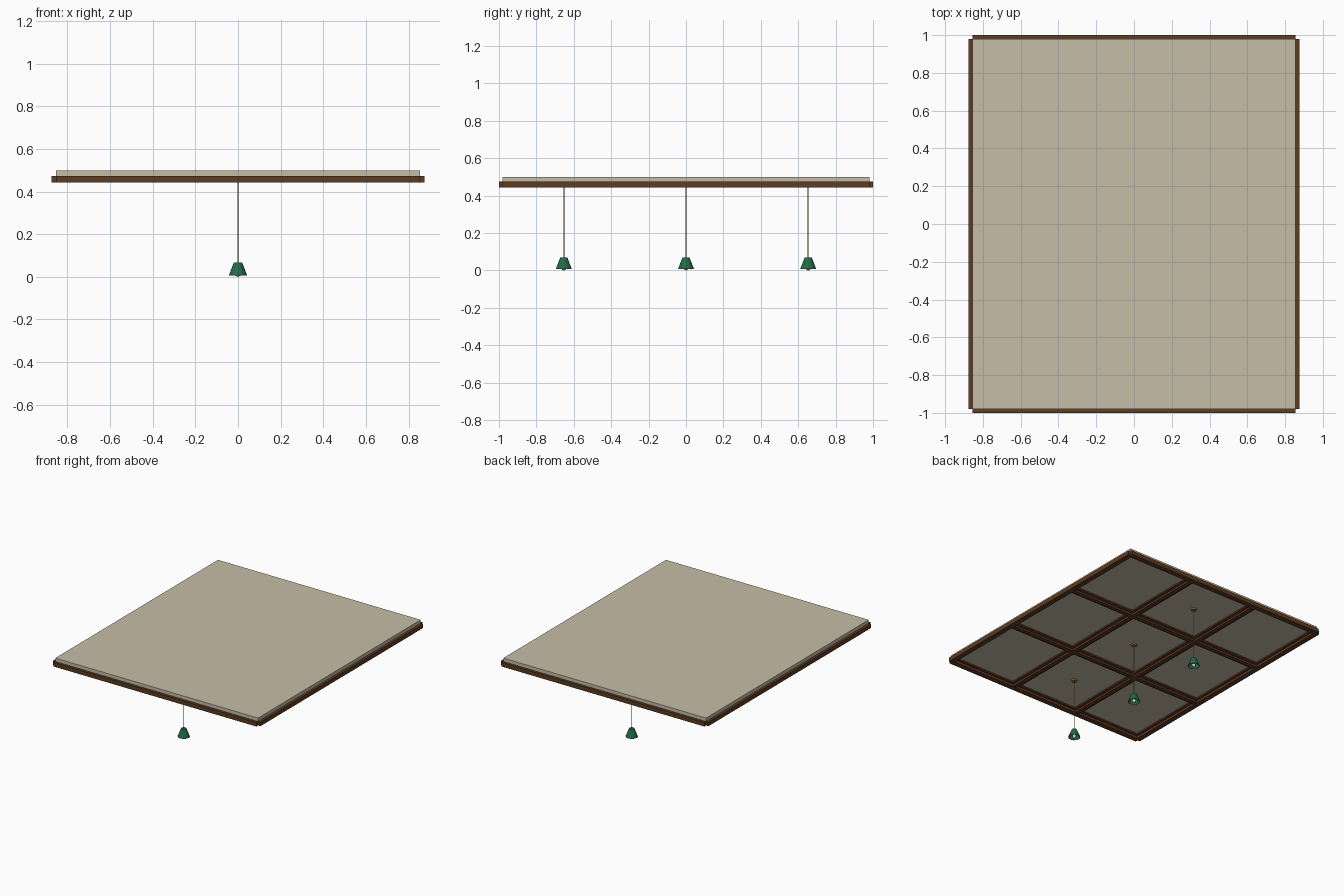
import bpy, bmesh
from mathutils import Matrix, Vector

if "Cube" in bpy.data.objects:
    bpy.data.objects.remove(bpy.data.objects["Cube"])


def material(name, rgb):
    m = bpy.data.materials.new(name)
    m.use_nodes = True
    color = (*rgb, 1)
    m.diffuse_color = color
    m.node_tree.nodes["Principled BSDF"].inputs["Base Color"].default_value = color
    return m


plaster = material("warm plaster", (0.57, 0.51, 0.39))
wood = material("dark wood", (0.11, 0.045, 0.016))
brass = material("aged brass", (0.30, 0.18, 0.06))
green = material("green enamel", (0.016, 0.14, 0.06))
glow = material("bulb glass", (0.85, 0.75, 0.52))


def finish(bm, name, mat):
    mesh = bpy.data.meshes.new(name)
    bm.to_mesh(mesh)
    bm.free()
    mesh.materials.append(mat)
    ob = bpy.data.objects.new(name, mesh)
    bpy.context.collection.objects.link(ob)
    return ob


def box(name, center, size, mat):
    bm = bmesh.new()
    bmesh.ops.create_cube(bm, size=1)
    bm.transform(Matrix.Translation(center) @ Matrix.Diagonal((*size, 1)))
    return finish(bm, name, mat)


def cone(name, x, y, z0, z1, r0, r1, mat, sides=12, caps=True):
    bm = bmesh.new()
    bmesh.ops.create_cone(bm, segments=sides, radius1=r0, radius2=r1,
                          depth=z1 - z0, cap_ends=caps)
    bm.transform(Matrix.Translation((x, y, (z0 + z1) / 2)))
    return finish(bm, name, mat)


HX, HY = 0.855, 0.98                # half size of the ceiling slab
BEAM, BOTTOM, TOP = 0.04, 0.443, 0.474
CELL_X, CELL_Y = HX * 2 / 3, HY * 2 / 3
mid, depth = (BOTTOM + TOP) / 2, TOP - BOTTOM

# Ceiling slab
box("ceiling_slab", (0, 0, 0.485), (HX * 2, HY * 2, 0.03), plaster)

# Border and inner beams, three cells each way
for i in range(4):
    inner = i in (1, 2)
    width = BEAM * (0.8 if inner else 1)
    drop = 0.003 if inner else 0    # inner beams sit slightly shallower
    box(f"long_beam_{i}", (-HX + i * CELL_X, 0, mid + drop / 2),
        (width, HY * 2, depth - drop), wood)
    box(f"cross_beam_{i}", (0, -HY + i * CELL_Y, mid + drop / 2),
        (HX * 2, width, depth - drop), wood)

# Stepped trim around the inside of every cell
TRIM = 0.014
for i in range(3):
    for j in range(3):
        cx, cy = (i - 1) * CELL_X, (j - 1) * CELL_Y
        dx, dy = CELL_X / 2 - BEAM / 2 - TRIM / 2, CELL_Y / 2 - BEAM / 2 - TRIM / 2
        for s in (-1, 1):
            box(f"trim_side_{i}{j}{s}", (cx + s * dx, cy, 0.466),
                (TRIM + 0.008, dy * 2 + TRIM, 0.012), wood)
            box(f"trim_end_{i}{j}{s}", (cx, cy + s * dy, 0.466),
                (dx * 2 + TRIM, TRIM + 0.008, 0.012), wood)

# Pendant lamps down the centre line
for k, y in enumerate((-CELL_Y, 0, CELL_Y)):
    cone(f"canopy_{k}", 0, y, 0.46, 0.472, 0.02, 0.022, brass)
    cone(f"rod_{k}", 0, y, 0.05, 0.465, 0.0028, 0.0028, brass, 6)
    shade = cone(f"shade_{k}", 0, y, 0.007, 0.068, 0.043, 0.019, green, caps=False)
    wall = shade.modifiers.new("wall", "SOLIDIFY")
    wall.thickness = 0.002
    cone(f"shade_cap_{k}", 0, y, 0.064, 0.068, 0.0185, 0.0185, green)
    bm = bmesh.new()
    bmesh.ops.create_uvsphere(bm, u_segments=12, v_segments=8, radius=0.014)
    bm.transform(Matrix.Translation(Vector((0, y, 0.014))))
    bulb = finish(bm, f"bulb_{k}", glow)
    bulb.data.shade_smooth()
    cone(f"socket_{k}", 0, y, 0.024, 0.065, 0.008, 0.008, brass, 8)
